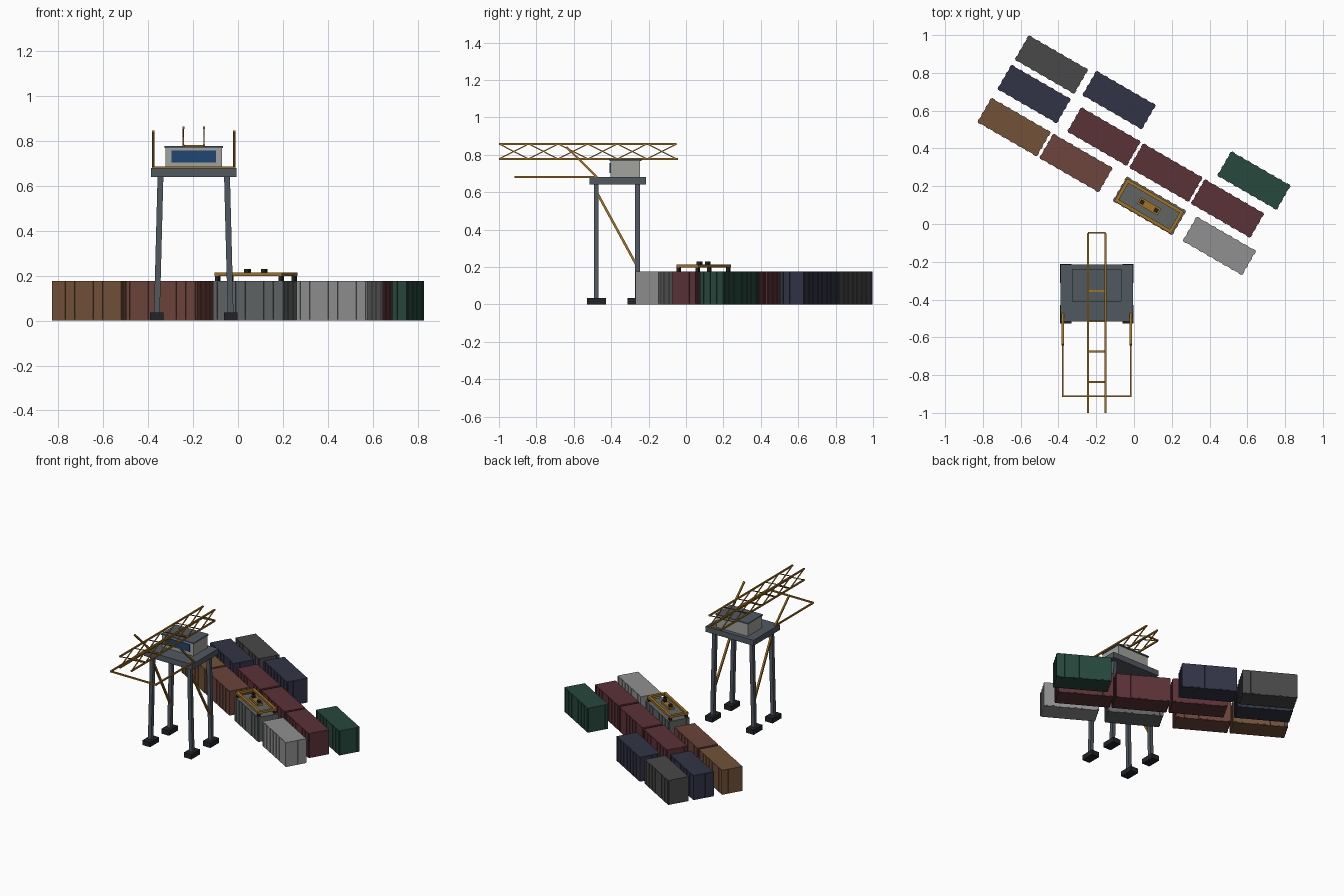
import bpy, bmesh
from math import radians
from mathutils import Vector, Matrix

if "Cube" in bpy.data.objects:
    bpy.data.objects.remove(bpy.data.objects["Cube"])

def material(name, rgb):
    m = bpy.data.materials.new(name)
    m.diffuse_color = (*rgb, 1)
    m.use_nodes = True
    m.node_tree.nodes["Principled BSDF"].inputs["Base Color"].default_value = m.diffuse_color
    return m

YELLOW = material("yellow_paint", (0.36, 0.17, 0.015))
STEEL = material("blue_grey_steel", (0.08, 0.1, 0.12))
DARK = material("dark_steel", (0.015, 0.017, 0.02))
WALL = material("cab_wall", (0.36, 0.36, 0.34))
GLASS = material("blue_glass", (0.015, 0.06, 0.17))
COLORS = {
    "charcoal": material("charcoal", (0.065, 0.065, 0.065)),
    "navy": material("navy", (0.032, 0.034, 0.062)),
    "brown": material("brown", (0.17, 0.085, 0.04)),
    "rust": material("rust", (0.15, 0.058, 0.044)),
    "maroon": material("maroon", (0.105, 0.032, 0.038)),
    "green": material("green", (0.02, 0.065, 0.046)),
    "silver": material("silver", (0.28, 0.28, 0.28)),
    "grey": material("grey", (0.12, 0.13, 0.13)),
}

def box(bm, lo, hi):
    lo, hi = Vector(lo), Vector(hi)
    size = hi - lo
    mat = Matrix.Translation((lo + hi) / 2) @ Matrix.Diagonal((*size, 1))
    bmesh.ops.create_cube(bm, size=1, matrix=mat)

def beam(bm, a, b, t):
    a, b = Vector(a), Vector(b)
    d = b - a
    # keep one beam face parallel to the x axis where possible
    z = d.normalized()
    ref = Vector((0, 1, 0)) if abs(z.x) > 0.9 else Vector((1, 0, 0))
    y = z.cross(ref).normalized()
    x = y.cross(z)
    rot = Matrix((x, y, z)).transposed().to_4x4()
    mat = Matrix.Translation((a + b) / 2) @ rot @ Matrix.Diagonal((t, t, d.length, 1))
    bmesh.ops.create_cube(bm, size=1, matrix=mat)

def finish(bm, name, mat, loc=(0, 0, 0), angle=0):
    me = bpy.data.meshes.new(name)
    bm.to_mesh(me)
    bm.free()
    me.materials.append(mat)
    ob = bpy.data.objects.new(name, me)
    ob.location = loc
    ob.rotation_euler.z = radians(angle)
    bpy.context.collection.objects.link(ob)
    return ob

# Shipping containers with ribbed walls
L, W, H, RIB = 0.36, 0.146, 0.177, 0.003
def container(name, color, x, y):
    bm = bmesh.new()
    box(bm, (-L/2, -W/2, 0), (L/2, W/2, H))
    for s in (-1, 1):
        for i in range(8):
            c = -L/2 + 0.012 + i * (L - 0.024) / 7
            box(bm, (c - 0.009, s*W/2 - RIB, 0.004), (c + 0.009, s*W/2 + RIB, H - 0.002))
        for i in range(4):
            c = -W/2 + 0.012 + i * (W - 0.024) / 3
            box(bm, (s*L/2 - RIB, c - 0.009, 0.004), (s*L/2 + RIB, c + 0.009, H - 0.002))
    finish(bm, name, COLORS[color], (x, y, 0), -30)

yard = [("charcoal", -0.437, 0.844), ("navy", -0.529, 0.688), ("navy", -0.079, 0.656),
        ("brown", -0.635, 0.513), ("rust", -0.307, 0.323), ("maroon", -0.159, 0.463),
        ("maroon", 0.169, 0.272), ("maroon", 0.495, 0.082), ("green", 0.635, 0.23),
        ("silver", 0.452, -0.116), ("grey", 0.082, 0.096)]
for i, (color, x, y) in enumerate(yard):
    container(f"container_{i + 1}_{color}", color, x, y)

# Lifting spreader resting on the grey container
SP = (0.08, 0.094, 0)
bm = bmesh.new()
a, b, w = 0.174, 0.068, 0.018
for s in (-1, 1):
    box(bm, (-a, s*b - (w if s > 0 else 0), 0.198), (a, s*b + (w if s < 0 else 0), 0.214))
    box(bm, (s*a - (w if s > 0 else 0), -b + w, 0.198), (s*a + (w if s < 0 else 0), b - w, 0.214))
box(bm, (-0.062, -0.02, 0.198), (0.062, 0.02, 0.214))
finish(bm, "spreader_frame", YELLOW, SP, -30)
bm = bmesh.new()
for sx in (-1, 1):
    for sy in (-1, 1):
        c = (sx * 0.163, sy * 0.058)
        box(bm, (c[0] - 0.009, c[1] - 0.009, 0.175), (c[0] + 0.009, c[1] + 0.009, 0.2))
    box(bm, (sx*0.043 - 0.011, -0.011, 0.214), (sx*0.043 + 0.011, 0.011, 0.23))
finish(bm, "spreader_locks", DARK, SP, -30)

# Crane, built around its own centre line
CX = -0.197
ORIGIN = (CX, 0, 0)

# Legs and feet
legs, feet, braces = bmesh.new(), bmesh.new(), bmesh.new()
for s in (-1, 1):
    for y, fy in ((-0.48, -0.478), (-0.26, -0.262)):
        beam(legs, (s*0.164, y, 0.03), (s*0.148, y, 0.645), 0.026)
        box(feet, (s*0.165 - 0.03, fy - 0.05, 0), (s*0.165 + 0.03, fy + 0.05, 0.035))
    beam(braces, (s*0.15, -0.48, 0.605), (s*0.16, -0.262, 0.205), 0.013)
finish(legs, "crane_legs", STEEL, ORIGIN)
finish(feet, "crane_feet", DARK, ORIGIN)
finish(braces, "leg_braces", YELLOW, ORIGIN)

# Deck and cab
bm = bmesh.new()
box(bm, (-0.191, -0.517, 0.64), (0.191, -0.215, 0.68))
finish(bm, "crane_deck", STEEL, ORIGIN)
bm = bmesh.new()
box(bm, (-0.125, -0.405, 0.68), (0.125, -0.245, 0.768))
finish(bm, "cab", WALL, ORIGIN)
bm = bmesh.new()
box(bm, (-0.13, -0.41, 0.768), (0.13, -0.238, 0.777))
finish(bm, "cab_roof", STEEL, ORIGIN)
bm = bmesh.new()
box(bm, (-0.098, -0.41, 0.704), (0.098, -0.4, 0.757))
finish(bm, "cab_window", GLASS, ORIGIN)

# Trussed boom
bm = bmesh.new()
y0, y1, zb, zt, n = -1.0, -0.05, 0.778, 0.858, 6
step = (y1 - y0) / n
for s in (-1, 1):
    x = s * 0.046
    for z in (zb, zt):
        beam(bm, (x, y0, z), (x, y1, z), 0.01)
    for i in range(n):
        ya, yb = y0 + i * step, y0 + (i + 1) * step
        beam(bm, (x, ya, zb), (x, yb, zt), 0.006)
        beam(bm, (x, ya, zt), (x, yb, zb), 0.006)
for y in (-0.046, -0.355, -0.515, -0.675, -0.836):
    beam(bm, (-0.046, y, zb), (0.046, y, zb), 0.009)
finish(bm, "boom_truss", YELLOW, ORIGIN)

# Outrigger frame with raised stays
bm = bmesh.new()
for s in (-1, 1):
    x = s * 0.18
    beam(bm, (x, -0.915, 0.682), (x, -0.475, 0.682), 0.01)
    beam(bm, (x, -0.475, 0.68), (x, -0.64, 0.842), 0.011)
beam(bm, (-0.184, -0.912, 0.682), (0.184, -0.912, 0.682), 0.01)
finish(bm, "outrigger_frame", YELLOW, ORIGIN)
